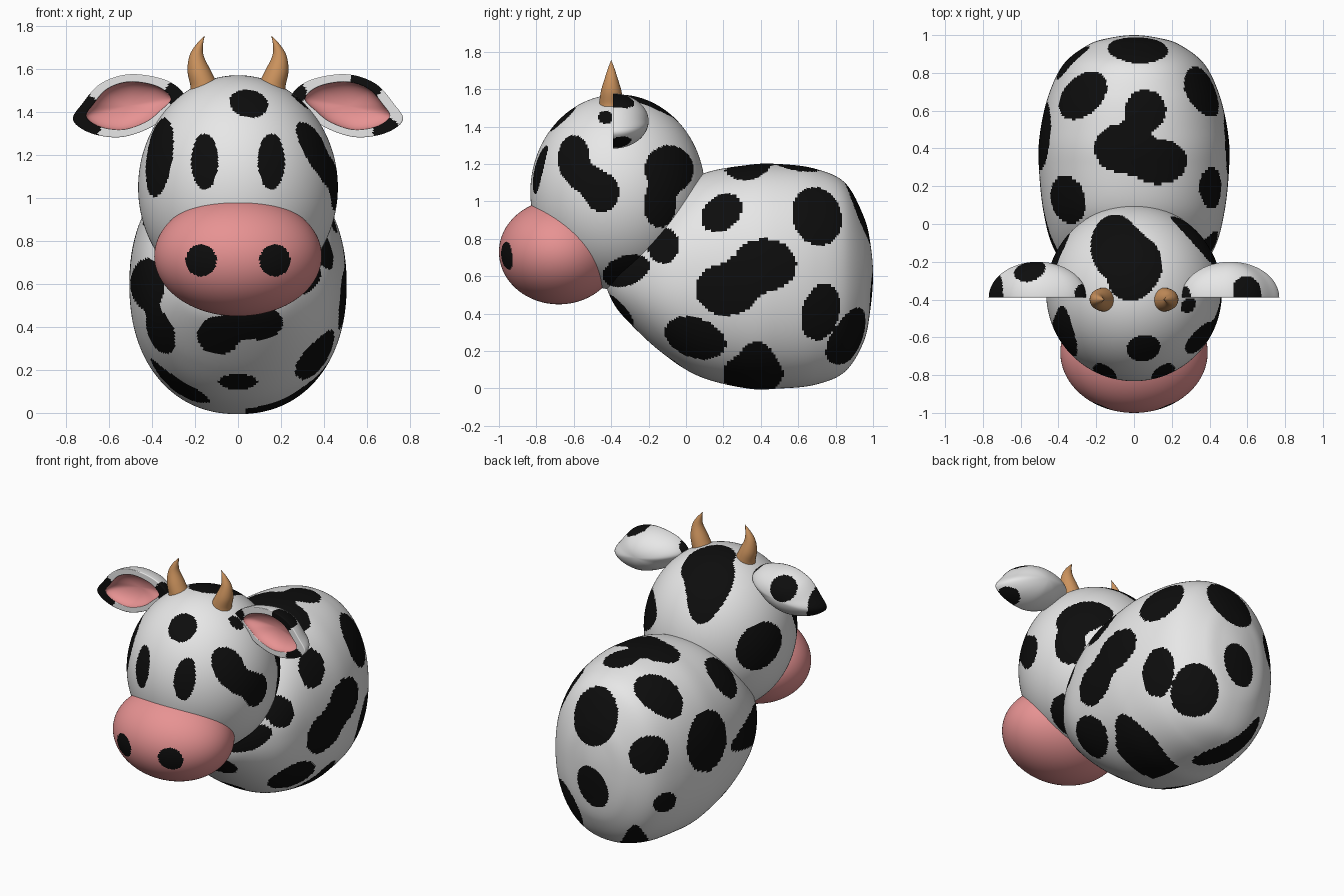
import bpy, bmesh, math
from mathutils import Vector

if "Cube" in bpy.data.objects:
    bpy.data.objects.remove(bpy.data.objects["Cube"])

def mat(name, rgb):
    m = bpy.data.materials.new(name)
    m.diffuse_color = (*rgb, 1)
    m.use_nodes = True
    m.node_tree.nodes["Principled BSDF"].inputs["Base Color"].default_value = m.diffuse_color
    return m

WHITE = mat("white hide", (0.8, 0.8, 0.8))
BLACK = mat("black patch", (0.004, 0.004, 0.004))
PINK = mat("pink skin", (0.8, 0.29, 0.29))
HORN = mat("horn tan", (0.6, 0.29, 0.11))
X, Y, Z = Vector((1, 0, 0)), Vector((0, 1, 0)), Vector((0, 0, 1))

# Projections for painting patches: (u axis, v axis, outward direction)
VIEWS = {"F": (X, Z, -Y), "B": (X, Z, Y), "R": (Y, Z, X), "L": (Y, Z, -X),
         "T": (X, Y, Z), "D": (X, Y, -Z),
         "BL": (Vector((-.839, -.545, 0)), Z, Vector((-.545, .839, 0)))}

def patch_rule(patches):
    """Face is black where merged ellipses (u, v, ru, rv, degrees) cover it."""
    prep = []
    for view, *blobs in patches:
        prep.append((VIEWS[view], [(u, v, a, b, math.cos(math.radians(r)), math.sin(math.radians(r)))
                                   for u, v, a, b, r in blobs]))
    def rule(c, n):
        for (ua, va, out), blobs in prep:
            if n.dot(out) < 0.05:
                continue
            pu, pv, total = c.dot(ua), c.dot(va), 0
            for u, v, a, b, cs, sn in blobs:
                du, dv = pu - u, pv - v
                d = ((du * cs + dv * sn) / a) ** 2 + ((dv * cs - du * sn) / b) ** 2
                if d < 2:
                    total += (1 - d / 2) ** 2
            if total >= 0.25:
                return 1
        return 0
    return rule

def grid(name, f, nu, nv, mats, rule=None):
    """Closed smooth surface from f(s, angle); s = 0 and s = 1 are poles."""
    bm = bmesh.new()
    rings = [[bm.verts.new(f(i / nu, 2 * math.pi * j / nv)) for j in range(nv)]
             for i in range(1, nu)]
    poles = [bm.verts.new(f(0, 0)), bm.verts.new(f(1, 0))]
    for j in range(nv):
        k = (j + 1) % nv
        for a, b in zip(rings, rings[1:]):
            bm.faces.new((a[j], a[k], b[k], b[j]))
        bm.faces.new((poles[0], rings[0][k], rings[0][j]))
        bm.faces.new((poles[1], rings[-1][j], rings[-1][k]))
    bmesh.ops.recalc_face_normals(bm, faces=bm.faces)
    bm.normal_update()
    for face in bm.faces:
        face.smooth = True
        if rule:
            face.material_index = rule(face.calc_center_median(), face.normal)
    me = bpy.data.meshes.new(name)
    bm.to_mesh(me)
    bm.free()
    for m in mats:
        me.materials.append(m)
    ob = bpy.data.objects.new(name, me)
    bpy.context.collection.objects.link(ob)
    return ob

def spline(rows, t):
    """Catmull-Rom through rows[1:-1]; the end rows only steer."""
    n = len(rows) - 3
    i = min(int(t * n), n - 1)
    w = t * n - i
    return [0.5 * (2 * b + (c - a) * w + (2 * a - 5 * b + 4 * c - d) * w * w
                   + (3 * b - a - 3 * c + d) * w ** 3)
            for a, b, c, d in zip(*rows[i:i + 4])]

def ellipsoid(name, c, r, nu, nv, mats, rule):
    def f(s, t):
        p = math.pi * s
        return (c[0] + r[0] * math.sin(p) * math.cos(t),
                c[1] - r[1] * math.cos(p),
                c[2] + r[2] * math.sin(p) * math.sin(t))
    return grid(name, f, nu, nv, mats, rule)

# Body: sections along y (y, bottom, top, half width)
rows = [(-.43, .58, .58, 0), (-.40, .48, .70, .15), (-.33, .38, .80, .28),
        (-.14, .20, .98, .42), (.07, .065, 1.14, .48), (.33, 0, 1.195, .505),
        (.50, 0, 1.2, .495), (.69, .02, 1.175, .45), (.85, .09, 1.10, .37),
        (.95, .25, .92, .24), (.985, .42, .78, .13), (1.0, .61, .61, 0)]
flip = lambda r: (r[0], r[2], r[1], -r[3])
rows = [flip(rows[1])] + rows + [flip(rows[-2])]

def body_point(s, t):
    y, lo, hi, w = spline(rows, s)
    q = lambda v: math.copysign(abs(v) ** 0.91, v)
    return (w * q(math.cos(t)), y, (lo + hi) / 2 + (hi - lo) / 2 * q(math.sin(t)))

body_patches = [
    ("R", (.42, .66, .17, .14, 0), (.22, .53, .17, .14, 0)),
    ("R", (.19, .94, .12, .09, 40)), ("R", (-.12, .765, .085, .095, 0)),
    ("R", (.70, .92, .13, .16, 20)), ("R", (.72, .41, .10, .155, -15)),
    ("R", (.05, .27, .17, .105, -20)), ("R", (.36, .08, .16, .11, 0)),
    ("R", (-.32, .63, .13, .08, 20)),
    ("B", (.24, .28, .11, .16, -25)), ("B", (.0, .49, .11, .14, -20)),
    ("B", (.02, .93, .16, .17, 0)),
    ("L", (.46, .72, .18, .19, 0)), ("BL", (-.195, .745, .12, .12, 0)),
    ("BL", (-.10, .41, .07, .07, 0)),
    ("F", (-.42, .60, .08, .12, 0), (-.36, .38, .06, .11, 20)),
    ("F", (-.09, .36, .10, .09, 0), (.08, .42, .13, .08, 0)),
    ("F", (0, .145, .09, .035, 0)),
    ("T", (.06, .60, .11, .11, 0), (-.06, .40, .15, .13, 0), (.13, .33, .15, .12, 0)),
    ("T", (-.27, .68, .15, .10, 45)), ("T", (-.35, .13, .09, .13, 15)),
    ("D", (.3, .38, .13, .12, 0), (.15, .3, .12, .1, 0)),
    ("D", (-.12, .72, .21, .09, 127)), ("D", (-.27, .15, .14, .11, -20)),
]
grid("body", body_point, 176, 240, [WHITE, BLACK], patch_rule(body_patches))

# Head with patches and painted eyes
head_patches = [
    ("R", (-.60, 1.225, .085, .13, 0), (-.53, 1.12, .08, .08, 0), (-.45, 1.05, .095, .105, 0)),
    ("R", (-.09, 1.17, .13, .13, 0), (-.14, .98, .085, .12, 0)),
    ("R", (-.43, 1.45, .04, .035, 0)), ("R", (-.32, .63, .13, .08, 20)),
    ("F", (-.365, 1.19, .06, .185, -8)), ("F", (.05, 1.44, .09, .065, -10)),
    ("T", (-.1, -.12, .13, .17, 0), (.01, -.22, .14, .16, 0), (-.03, -.33, .09, .07, 0)),
    ("BL", (.445, 1.09, .135, .15, 0)),
    ("F", (.155, 1.17, .063, .13, 0)), ("F", (-.155, 1.17, .063, .13, 0)),
]
ellipsoid("head", (0, -.365, 1.05), (.465, .467, .522), 150, 240,
          [WHITE, BLACK], patch_rule(head_patches))

# Muzzle with painted nostrils
nostrils = [("F", (s * .172, .71, .072, .075, 0)) for s in (-1, 1)]
ellipsoid("muzzle", (0, -.68, .73), (.39, .32, .28), 110, 160,
          [PINK, BLACK], patch_rule(nostrils))

# Ears: leaf outline (x, z), domed back, flat rim, hollow pink front
leaf = [(.25, 1.475), (.335, 1.549), (.50, 1.577), (.637, 1.535), (.725, 1.44),
        (.768, 1.363), (.684, 1.302), (.544, 1.284), (.405, 1.33), (.315, 1.40)]
leaf = [leaf[-1]] + leaf + leaf[:2]
EC = (.51, 1.43)

def ear(name, side, spots):
    def f(s, t):
        x, z = spline(leaf, t / (2 * math.pi))
        if s <= .5:
            r, d = math.sin(math.pi * s), .19 * math.cos(math.pi * s)
        elif s <= .6:
            r, d = 1 - 2.4 * (s - .5), 0
        else:
            p = (s - .6) / .4 * math.pi / 2
            r, d = .76 * math.cos(p), .08 * math.sin(p)
        return (side * (EC[0] + (x - EC[0]) * r), -.39 + d, EC[1] + (z - EC[1]) * r)
    def rule(c, n):
        if n.y < -.02 and c.y > -.3895:
            return 2
        return int(any((c - Vector(p)).length < r for p, r in spots))
    grid(name, f, 80, 110, [WHITE, BLACK, PINK], rule)

ear("right_ear", 1, [((.60, -.36, 1.54), .085), ((.69, -.36, 1.31), .07),
                     ((.27, -.38, 1.49), .05)])
ear("left_ear", -1, [((-.55, -.25, 1.49), .085), ((-.76, -.39, 1.37), .13),
                     ((-.28, -.38, 1.49), .06)])

# Horns: rising sections (x, z, radius), tips curving inwards
horn = [(.155, 1.44, 0), (.155, 1.47, .065), (.157, 1.52, .064), (.18, 1.59, .055),
        (.193, 1.66, .034), (.181, 1.71, .018), (.155, 1.757, 0)]
horn = [horn[0]] + horn + [horn[-1]]

def make_horn(name, side):
    def f(s, t):
        x, z, r = spline(horn, s)
        return (side * (x + r * math.cos(t)), -.4 + r * math.sin(t), z)
    grid(name, f, 30, 32, [HORN])

make_horn("right_horn", 1)
make_horn("left_horn", -1)
